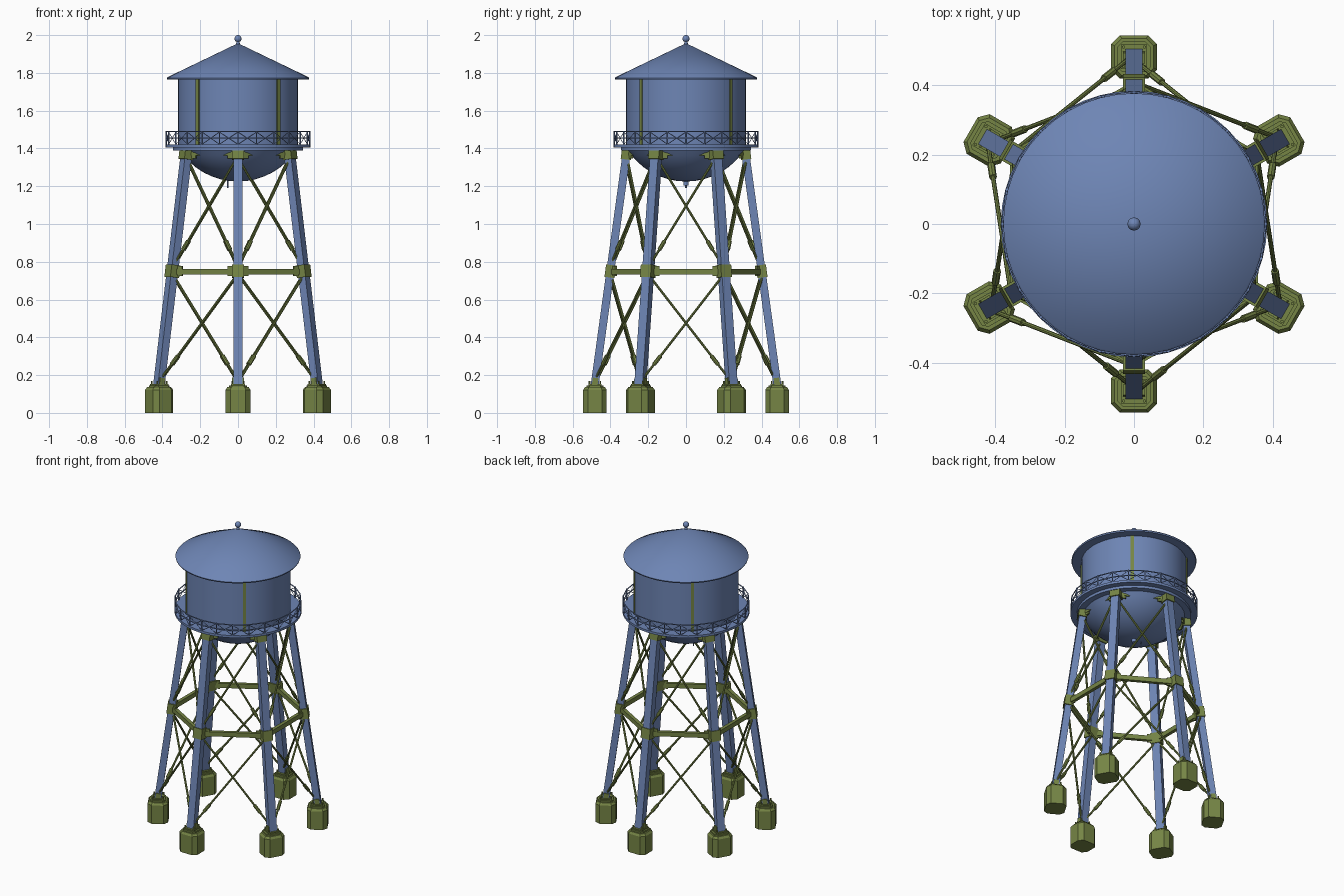
import bpy, bmesh, math
from mathutils import Matrix, Vector

if "Cube" in bpy.data.objects:
    bpy.data.objects.remove(bpy.data.objects["Cube"])


def material(name, col):
    m = bpy.data.materials.new(name)
    m.diffuse_color = (*col, 1)
    m.use_nodes = True
    m.node_tree.nodes["Principled BSDF"].inputs["Base Color"].default_value = m.diffuse_color
    return m


BLUE = material("steel blue", (0.155, 0.235, 0.46))
GREEN = material("olive green", (0.18, 0.235, 0.06))
LEGS = [math.radians(-90 + 60 * k) for k in range(6)]


def polar(r, a, z):
    return Vector((r * math.cos(a), r * math.sin(a), z))


def leg_r(z):
    return 0.483 - (z - 0.15) * 0.1375


def finish(bm, name, mat, smooth=False):
    bmesh.ops.recalc_face_normals(bm, faces=bm.faces)
    me = bpy.data.meshes.new(name)
    bm.to_mesh(me)
    bm.free()
    me.materials.append(mat)
    ob = bpy.data.objects.new(name, me)
    bpy.context.collection.objects.link(ob)
    if smooth:
        me.shade_smooth()
        me.set_sharp_from_angle(angle=math.radians(35))
    return ob


def frame(p, q, side):
    """Matrix at the midpoint of pq: z along pq, x close to side."""
    z = (q - p).normalized()
    x = (side - z * side.dot(z)).normalized()
    m = Matrix((x, z.cross(x), z)).transposed().to_4x4()
    m.translation = (p + q) / 2
    return m


def beam(bm, p, q, w, d, side):
    m = frame(p, q, side) @ Matrix.Diagonal((w, d, (q - p).length, 1))
    bmesh.ops.create_cube(bm, size=1, matrix=m)


def rod(bm, p, q, r, n=6):
    side = Vector((0, 0, 1)) if abs((q - p).normalized().z) < 0.9 else Vector((1, 0, 0))
    bmesh.ops.create_cone(bm, cap_ends=True, segments=n, radius1=r, radius2=r,
                          depth=(q - p).length, matrix=frame(p, q, side))


def box(bm, r, a, z, radial, tangent, height):
    m = Matrix.Translation(polar(r, a, z)) @ Matrix.Rotation(a, 4, 'Z')
    bmesh.ops.create_cube(bm, size=1, matrix=m @ Matrix.Diagonal((radial, tangent, height, 1)))


def lathe(name, profile, mat, n=48):
    bm = bmesh.new()
    vs = [bm.verts.new((r, 0, z)) for r, z in profile]
    es = [bm.edges.new(e) for e in zip(vs, vs[1:])]
    bmesh.ops.spin(bm, geom=vs + es, axis=(0, 0, 1), cent=(0, 0, 0), angle=math.tau, steps=n)
    bmesh.ops.remove_doubles(bm, verts=bm.verts, dist=1e-5)
    return finish(bm, name, mat, True)


# Tank: spherical-cap bottom, straight wall
cap_r, cap_z = 0.371, 1.596
start = math.asin(0.315 / cap_r)
bottom = [(cap_r * math.sin(start * i / 8), cap_z - cap_r * math.cos(start * i / 8)) for i in range(9)]
lathe("tank", bottom + [(0.318, 1.40), (0.318, 1.768), (0, 1.768)], BLUE)

# Conical roof with thin eave
lathe("roof", [(0, 1.764), (0.374, 1.764), (0.377, 1.772), (0.372, 1.778), (0, 1.957)], BLUE)

# Finial
lathe("finial", [(0, 1.945), (0.012, 1.945), (0.008, 1.965)] +
      [(0.019 * math.sin(t), 1.981 - 0.019 * math.cos(t))
       for t in [math.pi * i / 10 for i in range(2, 11)]], BLUE, 16)

# Walkway deck and supporting ring under it
lathe("walkway", [(0.31, 1.405), (0.384, 1.405), (0.384, 1.42), (0.31, 1.42)], BLUE)
lathe("walkway_ring", [(0.30, 1.388), (0.345, 1.388), (0.345, 1.406), (0.30, 1.406)], BLUE)

# Drain nub and pipe below the tank
bm = bmesh.new()
rod(bm, Vector((0, 0, 1.205)), Vector((0, 0, 1.24)), 0.014, 12)
rod(bm, Vector((-0.055, 0, 1.19)), Vector((-0.055, 0, 1.25)), 0.004, 8)
finish(bm, "drain", BLUE)

# Railing: posts, rails and cross bracing
bm = bmesh.new()
N, R = 24, 0.38
for k in range(N):
    a, b = math.tau * k / N, math.tau * (k + 1) / N
    rod(bm, polar(R, a, 1.41), polar(R, a, 1.493), 0.004)
    for z in (1.455, 1.489):
        rod(bm, polar(R, a, z), polar(R, b, z), 0.0035)
    rod(bm, polar(R, a, 1.422), polar(R, b, 1.487), 0.002, 4)
    rod(bm, polar(R, b, 1.422), polar(R, a, 1.487), 0.002, 4)
finish(bm, "railing", BLUE)

# Vertical seam strips on the tank wall
bm = bmesh.new()
for s in (48, 132, 228, 312):
    box(bm, 0.318, math.radians(s), 1.592, 0.012, 0.02, 0.345)
finish(bm, "tank_strips", GREEN)

# Sloping legs
bm = bmesh.new()
for a in LEGS:
    beam(bm, polar(leg_r(0.14), a, 0.14), polar(leg_r(1.395), a, 1.395), 0.042, 0.05, polar(1, a, 0))
finish(bm, "legs", BLUE)

# Footings: chamfered octagonal blocks with a stepped plinth
bm = bmesh.new()


def octagon_block(a, hx, hy, cut, levels):
    base = [(hx, hy - cut), (hx - cut, hy), (cut - hx, hy), (-hx, hy - cut),
            (-hx, cut - hy), (cut - hx, -hy), (hx - cut, -hy), (hx, cut - hy)]
    m = Matrix.Translation(polar(0.482, a, 0)) @ Matrix.Rotation(a, 4, 'Z')
    rings = [[bm.verts.new(m @ Vector((x * s, y * s, z))) for x, y in base] for z, s in levels]
    for lo, hi in zip(rings, rings[1:]):
        for i in range(8):
            j = (i + 1) % 8
            bm.faces.new((lo[i], lo[j], hi[j], hi[i]))
    bm.faces.new(rings[0])
    bm.faces.new(rings[-1])


for a in LEGS:
    octagon_block(a, 0.062, 0.066, 0.025, [(0, 1), (0.122, 1), (0.136, 0.86)])
    octagon_block(a, 0.044, 0.047, 0.014, [(0.13, 1), (0.146, 1)])
finish(bm, "footings", GREEN)

# Base plates, shoes and anchor bolts
bm = bmesh.new()
for a in LEGS:
    box(bm, 0.482, a, 0.149, 0.07, 0.074, 0.008)
    for sx in (-1, 1):
        for sy in (-1, 1):
            p = Matrix.Rotation(a, 3, 'Z') @ Vector((0.482 + sx * 0.028, sy * 0.03, 0.15))
            rod(bm, p, p + Vector((0, 0, 0.018)), 0.005)
    for s in (-1, 1):
        t = Vector((-math.sin(a), math.cos(a), 0)) * s * 0.027
        beam(bm, polar(leg_r(0.15), a, 0.15) + t, polar(leg_r(0.185), a, 0.185) + t,
             0.03, 0.008, polar(1, a, 0))
finish(bm, "base_plates", GREEN)

# Joint collars and gusset plates on the legs
bm = bmesh.new()
for a in LEGS:
    for z, h in ((0.75, 0.066), (1.368, 0.052)):
        beam(bm, polar(leg_r(z - h / 2), a, z - h / 2), polar(leg_r(z + h / 2), a, z + h / 2),
             0.054, 0.064, polar(1, a, 0))
        for s in (-1, 1):
            c, n = polar(leg_r(z), a, z), polar(leg_r(z), a + s * math.pi / 3, z)
            d = (n - c).normalized()
            beam(bm, c + d * 0.02, c + d * 0.06, 0.01, h * 0.8, d.cross(Vector((0, 0, 1))))
finish(bm, "joint_collars", GREEN)

# Horizontal struts between legs
bm = bmesh.new()
for a in LEGS:
    b = a + math.pi / 3
    for z, w, h in ((0.748, 0.022, 0.03), (1.37, 0.014, 0.016)):
        beam(bm, polar(leg_r(z), a, z), polar(leg_r(z), b, z), h, w, Vector((0, 0, 1)))
finish(bm, "ring_struts", GREEN)

# Crossed tie rods with turnbuckles
bm = bmesh.new()
for a in LEGS:
    for z0, z1 in ((0.165, 0.735), (0.77, 1.355)):
        for s in (-1, 1):
            m = a + math.pi / 6
            p = polar(leg_r(z0), m - s * math.pi / 6, z0)
            q = polar(leg_r(z1), m + s * math.pi / 6, z1)
            # Small offset so the two rods pass each other
            off = polar(0.006 * s, m, 0)
            p, q = p + off, q + off
            rod(bm, p, q, 0.0065, 8)
            rod(bm, p.lerp(q, 0.16), p.lerp(q, 0.24), 0.011, 8)
finish(bm, "tie_rods", GREEN, True)
